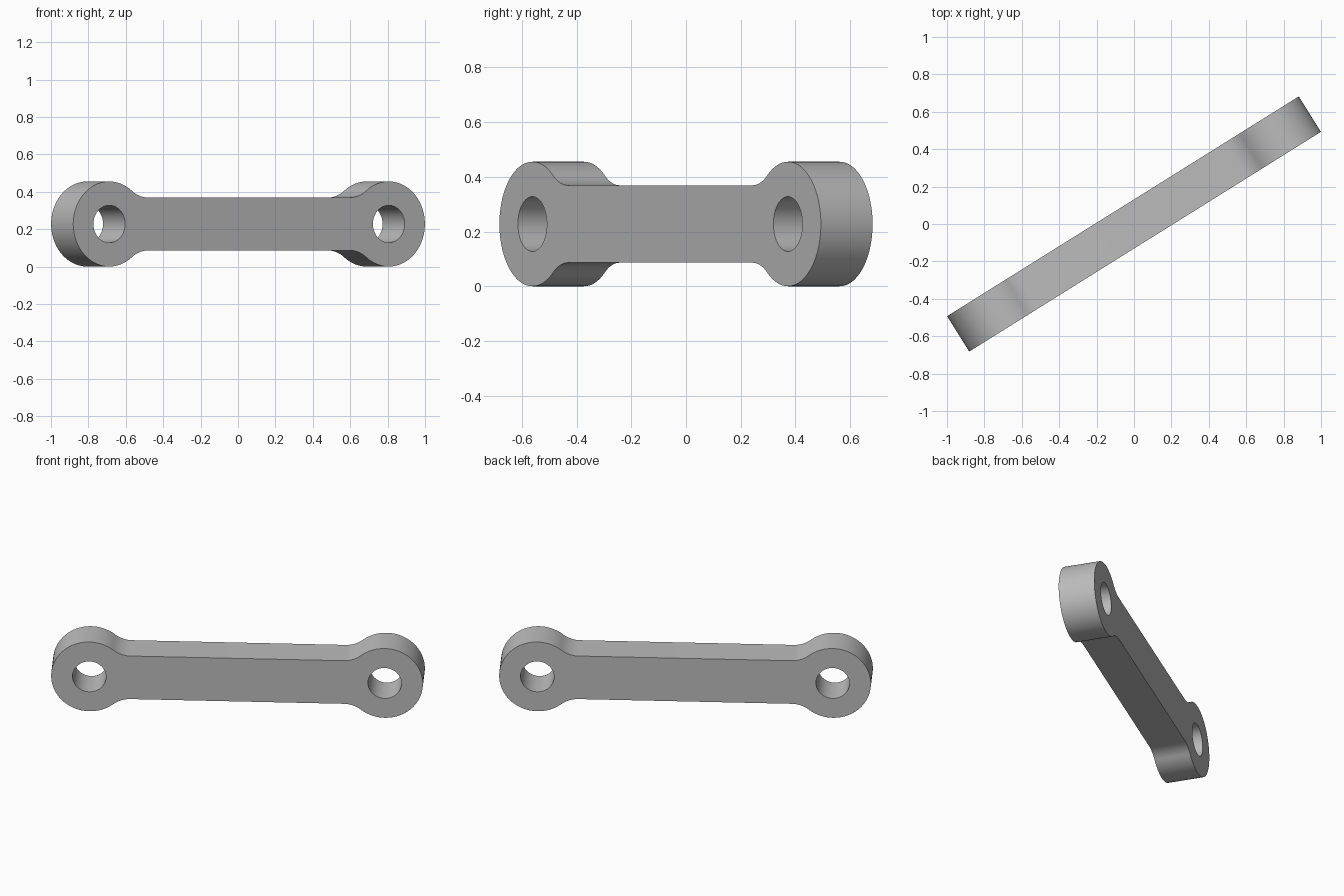
import bpy, bmesh
from math import sin, cos, pi, sqrt, atan2, radians

cube = bpy.data.objects.get("Cube")
if cube:
    bpy.data.objects.remove(cube, do_unlink=True)

EYE_X, EYE_R, HOLE_R = 0.881, 0.2275, 0.1   # eye centre, outer and bore radius
BAR_H, FILLET_R = 0.1415, 0.165             # half bar height, neck fillet
THICK, YAW = 0.223, radians(32)


def arc(cx, cy, r, a, b, n):
    return [(cx + r * cos(a + (b - a) * i / n), cy + r * sin(a + (b - a) * i / n))
            for i in range(n + 1)]


# Outline of one quarter: outer eye tip, round to the neck, then the bar
rise = BAR_H + FILLET_R
run = sqrt((EYE_R + FILLET_R) ** 2 - rise ** 2)
join = atan2(rise, -run)
quarter = arc(EYE_X, 0, EYE_R, 0, join, 40)
quarter += arc(EYE_X - run, rise, FILLET_R, join - pi, -pi / 2, 16)[1:]

# Mirror the quarter to a closed outline
half = quarter + [(-x, y) for x, y in reversed(quarter)]
outline = half + [(x, -y) for x, y in reversed(half[1:-1])]
bores = [arc(s * EYE_X, 0, HOLE_R, 0, 2 * pi, 64)[:-1] for s in (-1, 1)]

# Filled, extruded profile
curve = bpy.data.curves.new("link_profile", "CURVE")
curve.dimensions = "2D"
curve.fill_mode = "BOTH"
curve.extrude = THICK / 2
for loop in [outline] + bores:
    spline = curve.splines.new("POLY")
    spline.points.add(len(loop) - 1)
    for point, (x, y) in zip(spline.points, loop):
        point.co = (x, y, 0, 1)
    spline.use_cyclic_u = True
profile = bpy.data.objects.new("link_profile", curve)
bpy.context.collection.objects.link(profile)
bpy.context.view_layer.update()
mesh = bpy.data.meshes.new_from_object(
    profile.evaluated_get(bpy.context.evaluated_depsgraph_get()))
bpy.data.objects.remove(profile, do_unlink=True)

# Weld caps to walls
bm = bmesh.new()
bm.from_mesh(mesh)
bmesh.ops.remove_doubles(bm, verts=bm.verts, dist=0.0001)
bmesh.ops.recalc_face_normals(bm, faces=bm.faces)
bm.to_mesh(mesh)
bm.free()

# Grey metal
grey = bpy.data.materials.new("grey_metal")
grey.use_nodes = True
colour = (0.5, 0.5, 0.5, 1)
grey.diffuse_color = colour
grey.node_tree.nodes["Principled BSDF"].inputs["Base Color"].default_value = colour
mesh.materials.clear()
mesh.materials.append(grey)

# Stand the link on edge, turned diagonally
link = bpy.data.objects.new("connecting_link", mesh)
bpy.context.collection.objects.link(link)
link.location.z = EYE_R
link.rotation_euler = (pi / 2, 0, YAW)
bpy.ops.object.select_all(action="DESELECT")
link.select_set(True)
bpy.context.view_layer.objects.active = link
bpy.ops.object.shade_smooth_by_angle(angle=radians(30))
